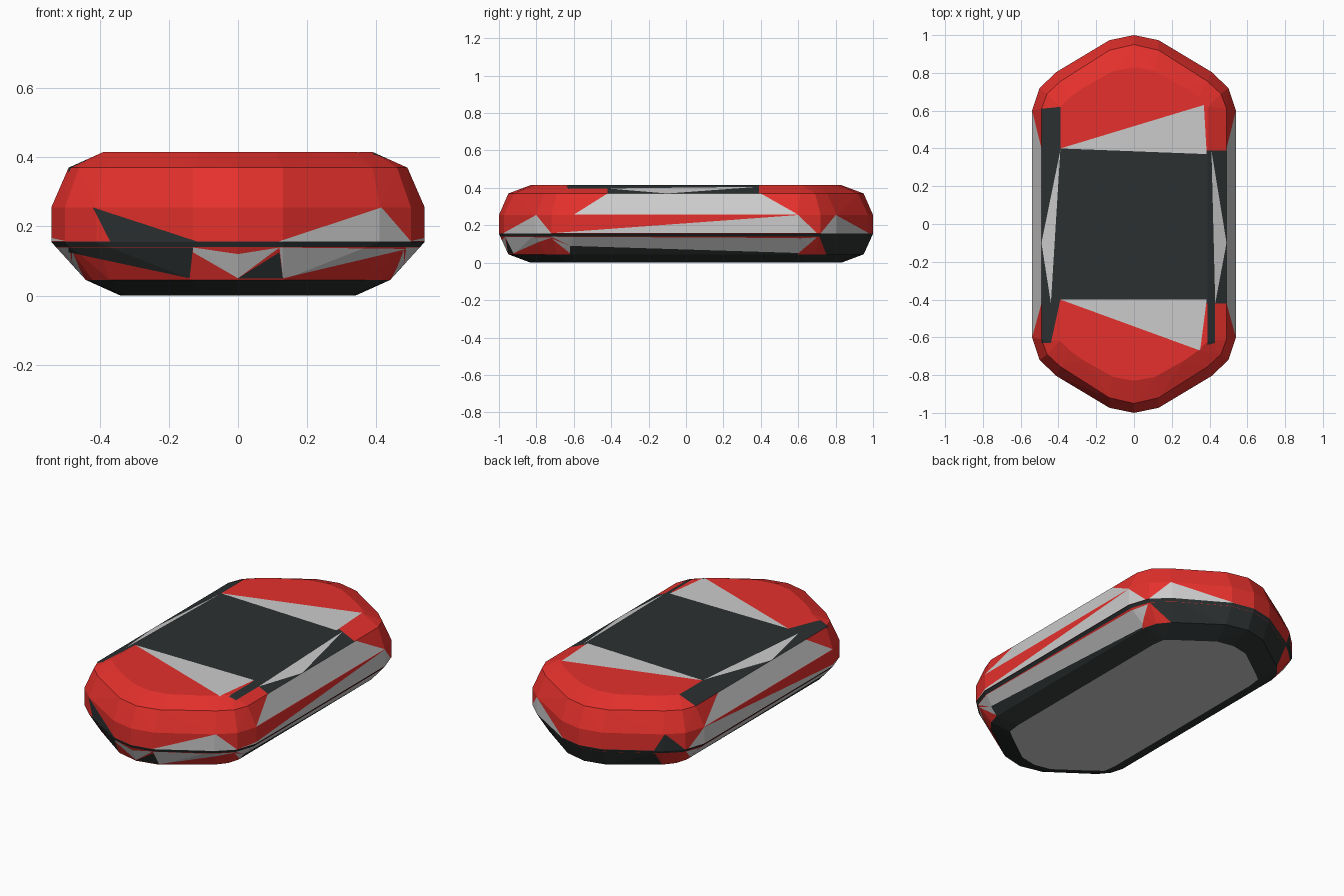
import bpy, bmesh
from mathutils import Vector

if "Cube" in bpy.data.objects:
    bpy.data.objects.remove(bpy.data.objects["Cube"])

# Paint colours (grey panels stay without material)
COLOURS = {"red": (0.78, 0.03, 0.025, 1), "dark": (0.025, 0.03, 0.03, 1)}
RED, DARK, GREY, BASE = 0, 1, 2, 3

# Plan outlines of one quadrant at rising heights
RINGS = {
    0.0:   [(0.34, 0.56), (0.33, 0.64), (0.28, 0.68), (0.10, 0.81), (0, 0.83)],
    0.045: [(0.44, 0.62), (0.42, 0.69), (0.37, 0.75), (0.13, 0.92), (0, 0.95)],
    0.155: [(0.54, 0.60), (0.50, 0.72), (0.41, 0.805), (0.13, 0.973), (0, 1.0)],
    0.255: [(0.54, 0.60), (0.50, 0.72), (0.41, 0.805), (0.13, 0.973), (0, 1.0)],
    0.37:  [(0.49, 0.61), (0.46, 0.69), (0.39, 0.755), (0.13, 0.92), (0, 0.95)],
    0.415: [(0.39, 0.62), (0.34, 0.67), (0.27, 0.72), (0.11, 0.81), (0, 0.83)],
}

# Faceted shell wrapped around the mirrored outlines
bm = bmesh.new()
pts = {(x * sx, y * sy, z) for z, ring in RINGS.items() for x, y in ring
       for sx in (-1, 1) for sy in (-1, 1)}
for p in sorted(pts):
    bm.verts.new(p)
hull = bmesh.ops.convex_hull(bm, input=bm.verts[:])
bmesh.ops.delete(bm, geom=[v for v in bm.verts if not v.link_faces], context='VERTS')
bmesh.ops.recalc_face_normals(bm, faces=bm.faces[:])


def cut(faces, co, no):
    geom = set(faces)
    for f in faces:
        geom.update(f.edges)
        geom.update(f.verts)
    res = bmesh.ops.bisect_plane(bm, geom=list(geom), dist=1e-5, plane_co=co, plane_no=no)
    return [g for g in res["geom"] if isinstance(g, bmesh.types.BMFace)]


# Horizontal trim line and dark sill
for z in (0.14, 0.157):
    cut(bm.faces[:], (0, 0, z), (0, 0, 1))
for f in bm.faces:
    z = f.calc_center_median().z
    if f.normal.z < -0.99:
        f.material_index = BASE
    elif z < 0.045 or 0.139 < z < 0.158:
        f.material_index = DARK


def paint(axis, sign, mat, poly):
    """Cut a convex outline into the faces seen along an axis and colour it."""
    to3 = {0: lambda u, v: Vector((0, u, v)), 1: lambda u, v: Vector((u, 0, v)),
           2: lambda u, v: Vector((u, v, 0))}[axis]
    n = len(poly)
    area = sum(poly[i][0] * poly[(i + 1) % n][1] - poly[(i + 1) % n][0] * poly[i][1]
               for i in range(n))
    faces = [f for f in bm.faces if f.normal[axis] * sign > 0.12 and f.normal.z > -0.98]
    for i in range(n):
        (ax, ay), (bx, by) = poly[i], poly[(i + 1) % n]
        no = to3(by - ay, ax - bx).normalized() * (1 if area > 0 else -1)
        co = to3(ax, ay)
        if not faces:
            return
        faces = [f for f in cut(faces, co, no) if (f.calc_center_median() - co).dot(no) < 0]
    for f in faces:
        f.material_index = mat


# Both long sides: windows and lower panels
for s in (-1, 1):
    paint(0, s, GREY, [(-0.6, 0.257), (-0.42, 0.37), (0.4, 0.37), (0.6, 0.257)])
    paint(0, s, GREY, [(-0.72, 0.158), (0.6, 0.255), (0.7, 0.158)])
    paint(0, s, DARK, [(-0.62, 0.1), (0.6, 0.07), (0.6, 0.045), (-0.62, 0.045)])
    paint(0, s, GREY, [(-0.72, 0.139), (0.6, 0.132), (0.6, 0.052), (-0.62, 0.09)])
    paint(0, s, GREY, [(-0.72, 0.13), (-0.62, 0.09), (-0.62, 0.05)])
    paint(0, s, GREY, [(0.6, 0.05), (0.6, 0.13), (0.7, 0.135)])

# Front lamps, grille and bumper
paint(1, -1, DARK, [(-0.42, 0.255), (-0.37, 0.157), (-0.12, 0.157)])
paint(1, -1, GREY, [(0.12, 0.157), (0.415, 0.255), (0.50, 0.157)])
paint(1, -1, DARK, [(-0.49, 0.125), (-0.49, 0.139), (-0.13, 0.139), (-0.14, 0.05)])
paint(1, -1, GREY, [(-0.13, 0.139), (-0.13, 0.125), (0, 0.05), (0, 0.12)])
paint(1, -1, GREY, [(0, 0.05), (0, 0.12), (0.12, 0.139)])
paint(1, -1, DARK, [(0, 0.05), (0.12, 0.125), (0.13, 0.05)])
paint(1, -1, GREY, [(0.12, 0.139), (0.13, 0.05), (0.49, 0.135)])

# Rear lamps and bumper
paint(1, 1, GREY, [(0.12, 0.157), (0.415, 0.255), (0.50, 0.157)])
paint(1, 1, DARK, [(-0.42, 0.255), (-0.50, 0.157), (-0.37, 0.157)])
paint(1, 1, DARK, [(-0.37, 0.045), (-0.37, 0.139), (0.49, 0.139), (0.37, 0.045)])

# Roof, windscreens and upper side strips
paint(2, 1, DARK, [(-0.39, 0.40), (0.39, 0.37), (0.39, -0.40), (-0.39, -0.40)])
paint(2, 1, GREY, [(-0.39, 0.40), (0.37, 0.63), (0.385, 0.37)])
paint(2, 1, GREY, [(-0.39, -0.40), (0.385, -0.40), (0.35, -0.67)])
paint(2, 1, DARK, [(-0.49, 0.61), (-0.39, 0.62), (-0.39, -0.40), (-0.44, -0.63), (-0.49, -0.63)])
paint(2, 1, GREY, [(-0.39, 0.39), (-0.49, -0.10), (-0.44, -0.42)])
paint(2, 1, DARK, [(0.385, 0.39), (0.49, 0.39), (0.49, -0.42), (0.385, -0.42)])
paint(2, 1, DARK, [(0.39, -0.42), (0.43, -0.42), (0.43, -0.63), (0.39, -0.64)])
paint(2, 1, GREY, [(0.41, 0.39), (0.49, -0.10), (0.43, -0.42)])

# Merge leftover flat cuts, then split the shell into its parts
bmesh.ops.dissolve_limit(bm, angle_limit=0.002, verts=bm.verts[:], edges=bm.edges[:],
                         delimit={'MATERIAL'})
mats = {}
for name, col in COLOURS.items():
    mats[name] = bpy.data.materials.new(name + "_paint")
    mats[name].diffuse_color = col
for idx, name, mat in ((RED, "car_body", "red"), (DARK, "roof_and_trim", "dark"),
                       (GREY, "windows_and_lamps", None), (BASE, "floor_pan", None)):
    part = bm.copy()
    bmesh.ops.delete(part, geom=[f for f in part.faces if f.material_index != idx],
                     context='FACES')
    for f in part.faces:
        f.material_index = 0
    me = bpy.data.meshes.new(name)
    part.to_mesh(me)
    part.free()
    if mat:
        me.materials.append(mats[mat])
    bpy.context.collection.objects.link(bpy.data.objects.new(name, me))
bm.free()

for m in bpy.data.materials:
    if m.users and not m.is_grease_pencil:
        m.use_nodes = True
        m.node_tree.nodes["Principled BSDF"].inputs["Base Color"].default_value = m.diffuse_color
